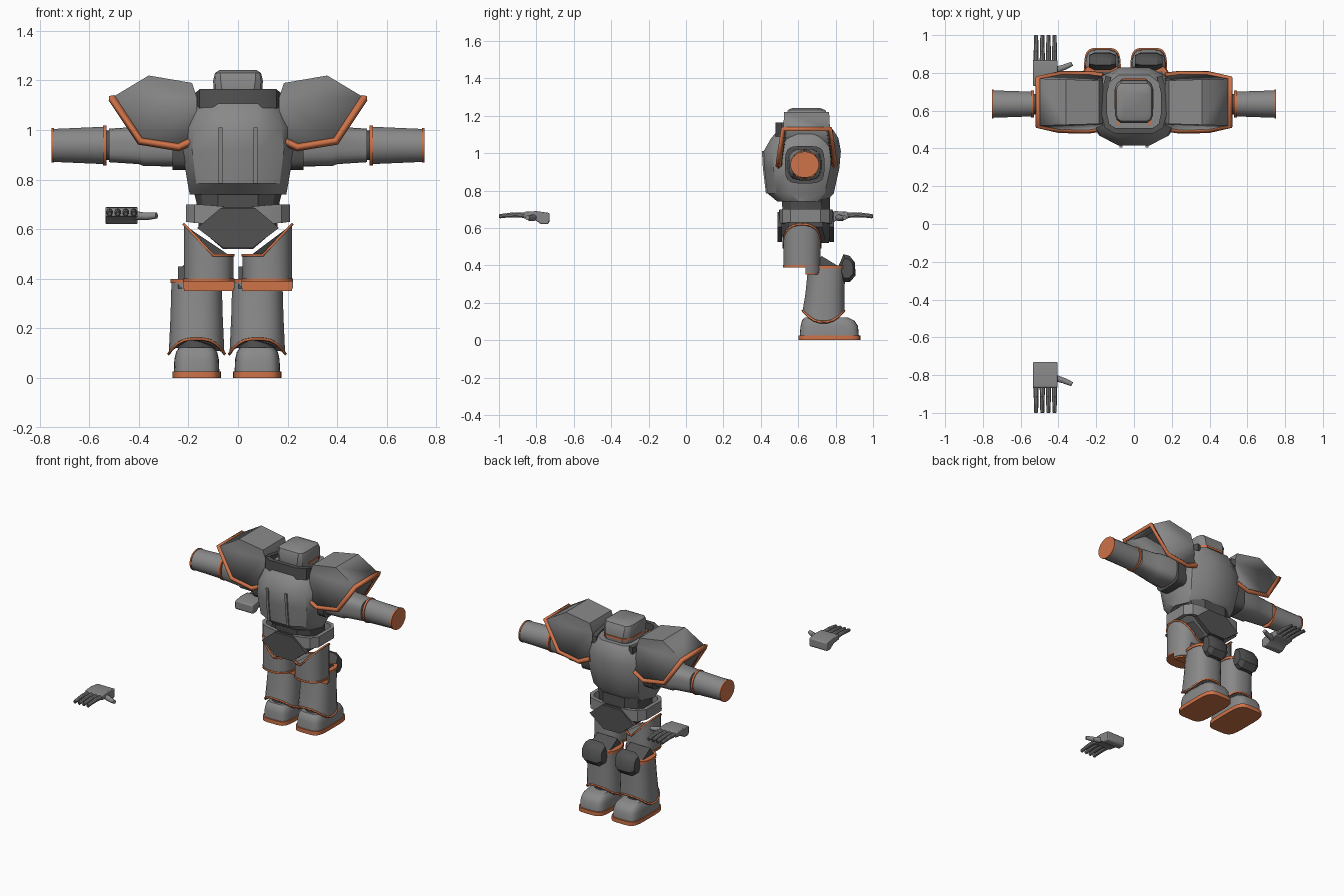
import bpy, bmesh, math
from mathutils import Vector

cube = bpy.data.objects.get("Cube")
if cube:
    bpy.data.objects.remove(cube, do_unlink=True)


def material(name, rgb):
    m = bpy.data.materials.new(name)
    m.use_nodes = True
    m.diffuse_color = (*rgb, 1)
    m.node_tree.nodes["Principled BSDF"].inputs["Base Color"].default_value = (*rgb, 1)
    return m


GREY = material("armour grey", (0.25, 0.25, 0.25))
DARK = material("dark grey", (0.085, 0.085, 0.085))
ORANGE = material("orange trim", (0.62, 0.17, 0.065))


def mesh(name, verts, faces, mat, solid=0, bevel=0):
    me = bpy.data.meshes.new(name)
    me.from_pydata([tuple(v) for v in verts], [], faces)
    bm = bmesh.new()
    bm.from_mesh(me)
    bmesh.ops.recalc_face_normals(bm, faces=bm.faces)
    bm.to_mesh(me)
    bm.free()
    me.materials.append(mat)
    ob = bpy.data.objects.new(name, me)
    bpy.context.collection.objects.link(ob)
    bpy.ops.object.select_all(action='DESELECT')
    ob.select_set(True)
    bpy.context.view_layer.objects.active = ob
    bpy.ops.object.shade_smooth_by_angle(angle=math.radians(32))
    if solid:
        s = ob.modifiers.new("thickness", 'SOLIDIFY')
        s.thickness = solid
    if bevel:
        b = ob.modifiers.new("bevel", 'BEVEL')
        b.width, b.segments = bevel, 2
    return ob


def loft(name, rings, mat, caps=True, **kw):
    n = len(rings[0])
    faces = [(k * n + i, k * n + (i + 1) % n, (k + 1) * n + (i + 1) % n, (k + 1) * n + i)
             for k in range(len(rings) - 1) for i in range(n)]
    if caps:
        faces += [tuple(range(n)), tuple(range((len(rings) - 1) * n, len(rings) * n))]
    return mesh(name, [v for r in rings for v in r], faces, mat, **kw)


def oval(u, v, ru, rv, p=2, n=24):
    """Superellipse in a plane; p=2 is round, higher is squarer."""
    out = []
    for i in range(n):
        a = 2 * math.pi * (i + 0.5) / n
        c, s = math.cos(a), math.sin(a)
        out.append((u + ru * math.copysign(abs(c) ** (2 / p), c),
                    v + rv * math.copysign(abs(s) ** (2 / p), s)))
    return out


def flat(pts, z):
    return [(x, y, z) for x, y in pts]


def upright(pts, x):
    return [(x, y, z) for y, z in pts]


def tube(name, p, q, r1, r2, mat, n=12):
    p, q = Vector(p), Vector(q)
    rot = (q - p).to_track_quat('Z', 'Y')
    return loft(name, [[c + rot @ Vector((x, y, 0)) for x, y in oval(0, 0, r, r, n=n)]
                       for c, r in ((p, r1), (q, r2))], mat)


def wall(name, path, t, mat):
    """Upright strip along (x, y, low, high) points."""
    rings = []
    for i, (x, y, lo, hi) in enumerate(path):
        a, b = path[max(i - 1, 0)], path[min(i + 1, len(path) - 1)]
        d = Vector((b[0] - a[0], b[1] - a[1])).normalized()
        nx, ny = d.y * t, -d.x * t
        rings.append([(x, y, lo), (x, y, hi), (x - nx, y - ny, hi), (x - nx, y - ny, lo)])
    return loft(name, rings, mat)


def trim(name, pts, r, mat, cyclic=False):
    cu = bpy.data.curves.new(name, 'CURVE')
    cu.dimensions = '3D'
    cu.bevel_depth, cu.bevel_resolution, cu.use_fill_caps = r, 0, True
    sp = cu.splines.new('POLY')
    sp.points.add(len(pts) - 1)
    for s, v in zip(sp.points, pts):
        s.co = (*v, 1)
    sp.use_cyclic_u = cyclic
    cu.materials.append(mat)
    ob = bpy.data.objects.new(name, cu)
    bpy.context.collection.objects.link(ob)
    return ob


def hull(z, hx, y0, y1, fx=0.08, c=0.12):
    """Plan outline with flat front and back and rounded-off corners."""
    mx = fx + (hx - fx) * 0.72
    half = [(fx, y0), (mx, y0 + c * 0.4), (hx, y0 + c), (hx, y1 - c), (mx, y1 - c * 0.4), (fx, y1)]
    return flat(half + [(-x, y) for x, y in reversed(half)], z)


# Torso, abdomen and pelvis
loft("torso", [hull(0.74, 0.195, 0.49, 0.75), hull(0.785, 0.203, 0.435, 0.79),
               hull(0.92, 0.226, 0.42, 0.82), hull(1.01, 0.212, 0.415, 0.828),
               hull(1.08, 0.188, 0.455, 0.815), hull(1.12, 0.165, 0.49, 0.79)], GREY)
loft("abdomen", [hull(0.66, 0.165, 0.52, 0.77), hull(0.71, 0.168, 0.515, 0.77),
                 hull(0.76, 0.18, 0.51, 0.77)], DARK)
loft("pelvis", [hull(0.52, 0.06, 0.52, 0.765, 0.045, 0.04), hull(0.605, 0.16, 0.505, 0.775),
                hull(0.69, 0.16, 0.505, 0.775)], DARK)
for name, y in (("front", 0.5), ("rear", 0.78)):
    plate = [(0.06, 0.525), (0.165, 0.605), (0.07, 0.685)]
    plate += [(-x, z) for x, z in reversed(plate)]
    loft(name + "_groin_plate", [[(x, y + d, z) for x, z in plate] for d in (-0.012, 0.012)], DARK)

# Head and collar
loft("helmet", [hull(1.09, 0.09, 0.55, 0.755, 0.05, 0.05), hull(1.13, 0.099, 0.54, 0.765, 0.06, 0.05),
                hull(1.20, 0.1, 0.535, 0.76, 0.07, 0.04), hull(1.23, 0.093, 0.545, 0.745, 0.07, 0.035),
                hull(1.242, 0.075, 0.57, 0.715, 0.05, 0.03)], GREY)
wall("visor_band", [(x, y, 1.14, 1.154) for x, y in
     ((0.102, 0.61), (0.102, 0.715), (0.088, 0.747), (0.062, 0.769),
      (-0.062, 0.769), (-0.088, 0.747), (-0.102, 0.715), (-0.102, 0.61))], 0.008, ORANGE)
side = [(0.15, 0.785, 1.08, 1.125), (0.172, 0.7, 1.08, 1.13), (0.172, 0.58, 1.08, 1.15),
        (0.155, 0.51, 1.08, 1.165), (0.1, 0.478, 1.08, 1.165)]
wall("collar", side + [(-p[0], *p[1:]) for p in reversed(side)], -0.03, DARK)

for sx, tag in ((1, "left_"), (-1, "right_")):
    # Raised spine ribs and neck vents
    rib = [(0.45, 0.785), (0.427, 0.785), (0.411, 0.92), (0.406, 1.01), (0.44, 1.01)]
    loft(tag + "spine_rib", [upright(rib, sx * x) for x in (0.062, 0.078)], GREY)
    tube(tag + "neck_vent", (sx * 0.083, 0.525, 1.12), (sx * 0.083, 0.57, 1.12), 0.01, 0.01, ORANGE, 4)

    # Belt half
    wall(tag + "belt", [(sx * x, y, lo, hi) for x, y, lo, hi in
         ((0.06, 0.497, 0.68, 0.692), (0.125, 0.5, 0.622, 0.698), (0.175, 0.515, 0.625, 0.7),
          (0.21, 0.56, 0.63, 0.7), (0.21, 0.72, 0.63, 0.7), (0.175, 0.768, 0.625, 0.7),
          (0.125, 0.782, 0.622, 0.698), (0.06, 0.785, 0.68, 0.692))], sx * 0.025, GREY)

    # Shoulder guard: roof and two splayed flaps, open below and outside
    prof = [(0.165, 1.13), (0.185, 1.19), (0.36, 1.22), (0.51, 1.13),
            (0.395, 0.955), (0.24, 0.93), (0.165, 0.965)]
    width = [0.115, 0.115, 0.12, 0.125, 0.148, 0.15, 0.14]
    flaps = [[(sx * x, 0.645 + s * w, z) for (x, z), w in zip(prof, width)] for s in (-1, 1)]
    n = len(prof)
    mesh(tag + "shoulder_guard", flaps[0] + flaps[1],
         [(0, 1, 2, 3), (0, 3, 4, 6), (4, 5, 6), (7, 8, 9, 10), (7, 10, 11, 13), (11, 12, 13),
          (0, 1, 8, 7), (1, 2, 9, 8), (2, 3, 10, 9), (0, 6, 13, 7)], GREY, solid=0.015)
    trim(tag + "shoulder_trim", flaps[0][:2:-1] + flaps[1][3:], 0.016, ORANGE)

    # Arm
    cy, cz = 0.635, 0.938

    def arm(name, mat, secs, p=2):
        loft(tag + name, [upright(oval(cy, cz, ry, rz, p), sx * x) for x, ry, rz in secs], mat)

    arm("shoulder_joint", DARK, [(0.18, 0.1, 0.1), (0.265, 0.105, 0.1)], 4)
    arm("upper_arm", GREY, [(0.25, 0.09, 0.085), (0.38, 0.085, 0.084), (0.4, 0.078, 0.076),
                            (0.52, 0.068, 0.068)], 3)
    arm("elbow", DARK, [(0.5, 0.055, 0.06), (0.55, 0.055, 0.06)])
    arm("elbow_trim", ORANGE, [(0.53, 0.072, 0.081), (0.544, 0.072, 0.081)])
    arm("forearm", GREY, [(0.54, 0.066, 0.076), (0.745, 0.073, 0.067)])
    arm("cuff", ORANGE, [(0.743, 0.077, 0.07), (0.752, 0.077, 0.07)])

    # Thigh with sloped hip line and stepped knee opening
    tx, ty = 0.118, 0.62
    plan = [(sx * x, y) for x, y in oval(tx, ty, 0.1, 0.1, 2.4)]
    top = [(x, y, 0.495 + max(0, abs(x) - 0.1) * 1.06) for x, y in plan]
    loft(tag + "thigh", [flat(plan, 0.395), top], GREY)
    trim(tag + "hip_trim", top, 0.007, ORANGE, True)
    rim = [(sx * x, y) for x, y in oval(tx, ty, 0.105, 0.103, 2.4)]
    loft(tag + "thigh_trim", [flat(rim, 0.389), flat(rim, 0.401)], ORANGE)
    back = [p for p in plan if p[1] > ty]
    loft(tag + "knee_opening", [flat(back, z) for z in (0.35, 0.395)], ORANGE)
    wall(tag + "thigh_back", [(x, y, 0.36, 0.4) for x, y in back], -sx * 0.005, GREY)

    # Shin flares at the ankle, dipping at the sides
    fx = -0.0445 + sx * 0.1225
    ankle = [(x, y, 0.158 - 0.062 * min(1, abs(x - fx) / 0.113) ** 3)
             for x, y in oval(fx, 0.735, 0.113, 0.112, 2.5)]
    knee = oval(fx, 0.752, 0.102, 0.1, 2.5)
    loft(tag + "shin", [ankle, flat(oval(fx, 0.743, 0.106, 0.105, 2.5), 0.25), flat(knee, 0.39)], GREY)
    trim(tag + "ankle_trim", ankle, 0.007, ORANGE, True)
    loft(tag + "shin_trim", [flat(oval(fx, 0.752, 0.107, 0.104, 2.5), z) for z in (0.383, 0.4)], ORANGE)

    # Knee
    hinge = [(0.66, 0.36), (0.725, 0.45), (0.815, 0.395), (0.82, 0.36)]
    loft(tag + "knee_hinge", [upright(hinge, fx + d) for d in (-0.075, 0.075)], DARK)
    pad = [(0.81, 0.385), (0.843, 0.46), (0.875, 0.45), (0.903, 0.415),
           (0.907, 0.345), (0.875, 0.31), (0.838, 0.312)]
    loft(tag + "knee_pad", [[(fx + d * k, 0.86 + (y - 0.86) * s, 0.385 + (z - 0.385) * s) for y, z in pad]
         for d, k, s in ((-1, 0.072, 0.72), (-1, 0.045, 1), (1, 0.045, 1), (1, 0.072, 0.72))], DARK)

    # Boot
    def sole(z, hx, y0, y1):
        return flat(oval(fx, (y0 + y1) / 2, hx, (y1 - y0) / 2, 4.5, 32), z)

    loft(tag + "sole", [sole(0, 0.098, 0.6, 0.933), sole(0.026, 0.098, 0.6, 0.933)], ORANGE)
    loft(tag + "boot", [sole(0.026, 0.092, 0.608, 0.924), sole(0.075, 0.09, 0.612, 0.92),
                        sole(0.105, 0.083, 0.62, 0.9), sole(0.122, 0.07, 0.635, 0.865)], GREY)
    loft(tag + "ankle", [flat(oval(fx, 0.735, 0.075, 0.085), z) for z in (0.1, 0.19)], DARK)

    # Detached hand
    palm = [(0.73, 0.63), (0.73, 0.68), (0.80, 0.69), (0.865, 0.686),
            (0.87, 0.652), (0.81, 0.645), (0.775, 0.62), (0.74, 0.62)]
    loft(tag + "palm", [upright([(sx * y, z) for y, z in palm], x) for x in (-0.535, -0.405)],
         GREY, bevel=0.006)
    for i, name in enumerate(("little", "ring", "middle", "index")):
        x = -0.518 + i * 0.0325
        pts = [(x, sx * y, z) for y, z in ((0.86, 0.668), (0.915, 0.67), (0.96, 0.667), (0.997, 0.662))]
        for k, r in enumerate((0.0145, 0.0135, 0.012)):
            tube(f"{tag}{name}_finger_{k + 1}", pts[k], pts[k + 1], r, r - 0.001, GREY, 10)
        tube(f"{tag}{name}_fingertip", pts[3], (x, sx * 1.0, 0.662), 0.011, 0.008, DARK, 10)
    tube(tag + "thumb_base", (-0.415, sx * 0.815, 0.655), (-0.37, sx * 0.83, 0.652), 0.018, 0.015, GREY)
    tube(tag + "thumb_tip", (-0.37, sx * 0.83, 0.652), (-0.328, sx * 0.848, 0.655), 0.016, 0.012, GREY)
